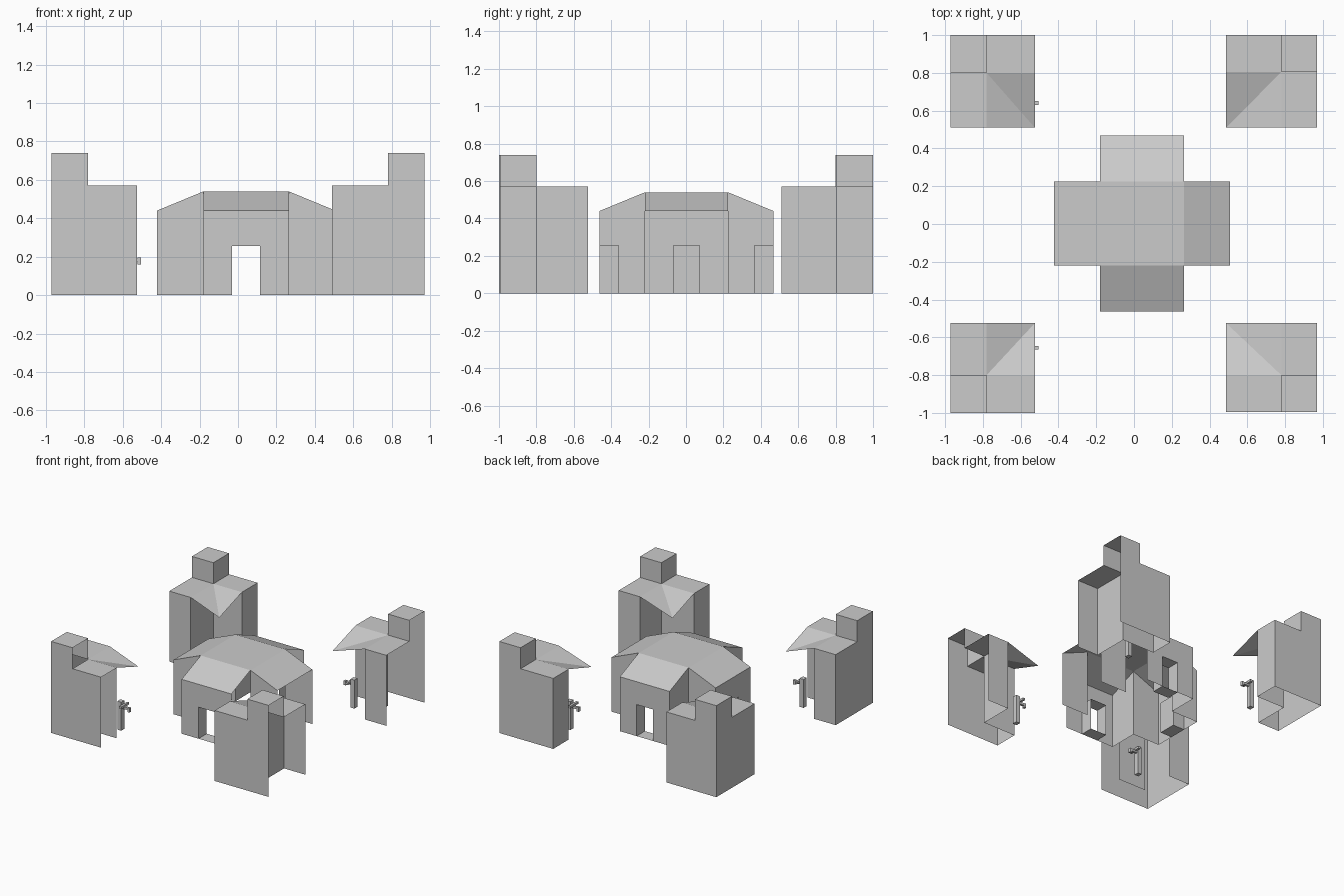
import bpy, bmesh
from mathutils import Vector, Matrix

if "Cube" in bpy.data.objects:
    bpy.data.objects.remove(bpy.data.objects["Cube"])


def make_object(name, polys):
    # Thin shell from a list of polygons, shared corners welded
    bm = bmesh.new()
    for poly in polys:
        bm.faces.new([bm.verts.new(p) for p in poly])
    bmesh.ops.remove_doubles(bm, verts=bm.verts, dist=0.0005)
    bmesh.ops.recalc_face_normals(bm, faces=bm.faces)
    mesh = bpy.data.meshes.new(name)
    bm.to_mesh(mesh)
    bm.free()
    ob = bpy.data.objects.new(name, mesh)
    bpy.context.collection.objects.link(ob)
    return ob


def wall(a, b, z0, z1, z2=None):
    # Upright panel; z1 and z2 are the top heights at a and b
    z2 = z1 if z2 is None else z2
    return [(*a, z0), (*b, z0), (*b, z2), (*a, z1)]


def flat(x0, x1, y0, y1, z):
    return [(x0, y0, z), (x1, y0, z), (x1, y1, z), (x0, y1, z)]


# Cross-shaped hall: four gate arms around a flat-topped square
CENTRE = Vector((0.0425, 0.0025, 0))
W, L, EAVE, TOP = 0.2225, 0.465, 0.44, 0.54
DOOR, DOOR_H, DEPTH = 0.0725, 0.255, 0.105


def hall_arm(k):
    inner = L - DEPTH
    polys = [[(W, -W, TOP), (L, -W, EAVE), (L, W, EAVE), (W, W, TOP)]]
    # side walls follow the roof slope; the sides facing +x stay open
    if k != 1:
        polys.append(wall((W, -W), (L, -W), 0, TOP, EAVE))
    if k != 3:
        polys.append(wall((W, W), (L, W), 0, TOP, EAVE))
    if k != 0:
        for s in (-1, 1):
            polys.append(wall((L, s * W), (L, s * DOOR), 0, EAVE))
            polys.append(wall((inner, s * DOOR), (L, s * DOOR), 0, DOOR_H))
        polys.append(wall((L, -DOOR), (L, DOOR), DOOR_H, EAVE))
        for z in (0, DOOR_H):
            polys.append(flat(inner, L, -DOOR, DOOR, z))
    if k == 2:
        polys.append(wall((inner, -DOOR), (inner, DOOR), 0, DOOR_H))
    turn = Matrix.Rotation(k * 1.57079633, 4, 'Z')
    return [[CENTRE + turn @ Vector(p) for p in poly] for poly in polys]


hall = [[CENTRE + Vector(p) for p in flat(-W, W, -W, W, TOP)]]
for k in range(4):
    hall += hall_arm(k)
make_object("cross_hall", hall)

# Corner houses: L plan, turret on the outer corner, sagging porch roof inside
ROOF, TURRET, TIP = 0.57, 0.74, 0.475


def corner_house(name, xi, xm, xo, yi, ym, yo):
    right, front = xo > 0, yo < 0
    outer_open = right                      # outer x wall left off
    inner_open = (not right) and front      # walls facing +x left off
    polys = [
        wall((xo, yo), (xm, yo), 0, ROOF), wall((xm, yo), (xi, yo), 0, ROOF),
        wall((xo, yi), (xm, yi), 0, ROOF), wall((xm, ym), (xi, ym), 0, ROOF),
        flat(xm, xi, ym, yo, ROOF), flat(xo, xm, yi, ym, ROOF),
        flat(xo, xm, ym, yo, TURRET),
        wall((xo, yo), (xm, yo), ROOF, TURRET),
        wall((xo, ym), (xm, ym), ROOF, TURRET),
        [(xm, ym, ROOF), (xi, ym, ROOF), (xi, yi, TIP)],
        [(xm, ym, ROOF), (xi, yi, TIP), (xm, yi, ROOF)],
    ]
    if not outer_open:
        polys += [wall((xo, yi), (xo, ym), 0, ROOF),
                  wall((xo, ym), (xo, yo), 0, ROOF),
                  wall((xo, ym), (xo, yo), ROOF, TURRET)]
    if not inner_open:
        polys += [wall((xi, ym), (xi, yo), 0, ROOF),
                  wall((xm, yi), (xm, ym), 0, ROOF),
                  wall((xm, ym), (xm, yo), ROOF, TURRET)]
    make_object(name, polys)


corner_house("house_front_left", -0.525, -0.78, -0.972, -0.525, -0.80, -1.0)
corner_house("house_back_left", -0.525, -0.78, -0.972, 0.51, 0.80, 1.0)
corner_house("house_front_right", 0.488, 0.78, 0.97, -0.525, -0.80, -0.995)
corner_house("house_back_right", 0.488, 0.78, 0.97, 0.51, 0.805, 1.0)


# Water pumps under the porch roofs
def pump(name, side, y):
    bm = bmesh.new()
    # post, spout, spout tip, cross handle: centre x, z and size
    for x, z, size in ((0.59, 0.115, (0.035, 0.04, 0.23)),
                       (0.545, 0.185, (0.07, 0.018, 0.018)),
                       (0.514, 0.178, (0.018, 0.02, 0.035)),
                       (0.56, 0.20, (0.018, 0.10, 0.018))):
        m = Matrix.Translation((side * x, y, z)) @ Matrix.Diagonal((*size, 1))
        bmesh.ops.create_cube(bm, size=1, matrix=m)
    mesh = bpy.data.meshes.new(name)
    bm.to_mesh(mesh)
    bm.free()
    bpy.context.collection.objects.link(bpy.data.objects.new(name, mesh))


for side, label in ((-1, "left"), (1, "right")):
    pump("pump_front_" + label, side, -0.655)
    pump("pump_back_" + label, side, 0.64)
